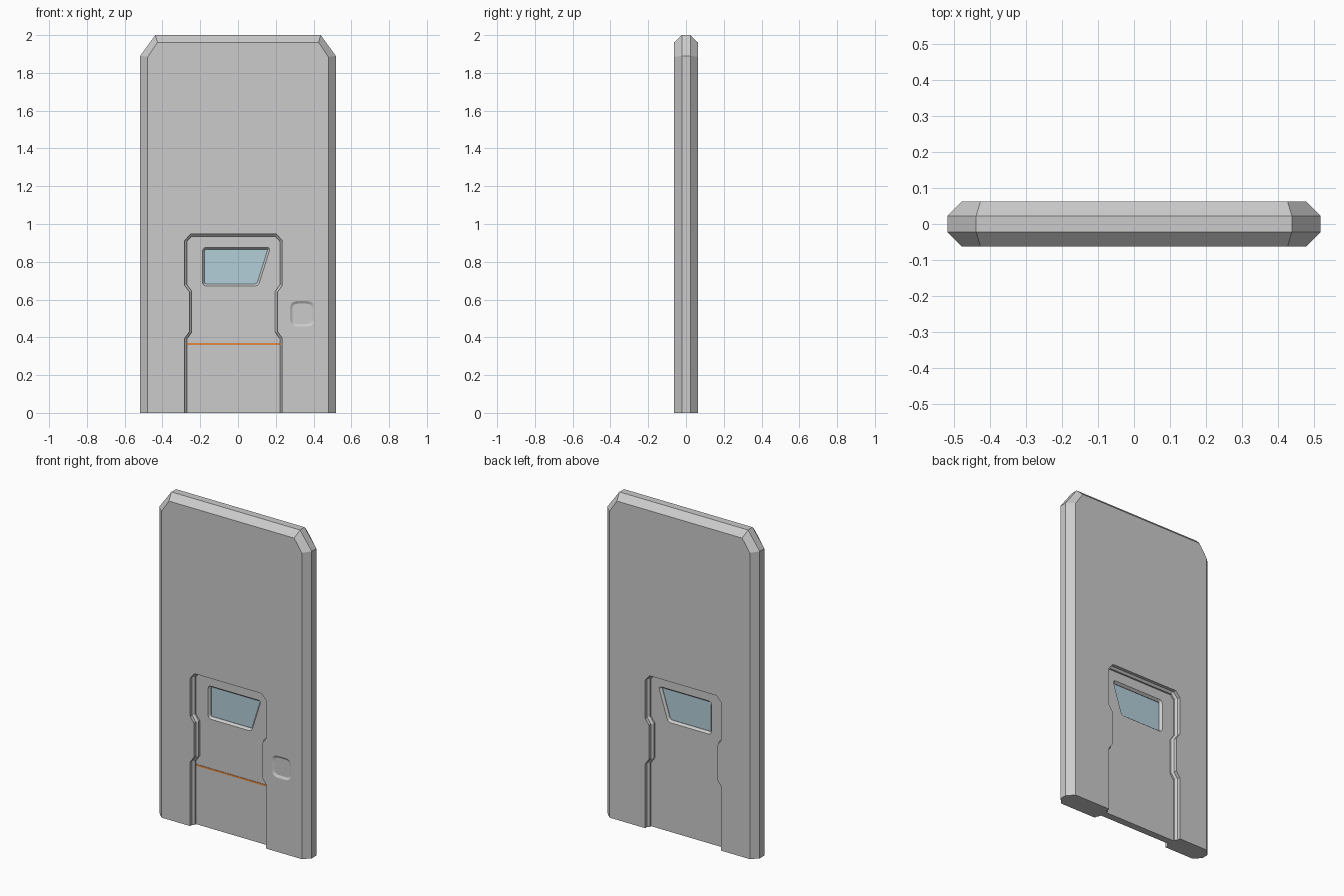
import bpy, bmesh
from mathutils import Vector

if "Cube" in bpy.data.objects:
    bpy.data.objects.remove(bpy.data.objects["Cube"])


def loft(name, loops):
    """Skin a list of (y, [(x, z), ...]) outlines into a closed solid."""
    bm = bmesh.new()
    rings = [[bm.verts.new((x, y, z)) for x, z in pts] for y, pts in loops]
    n = len(rings[0])
    for a, b in zip(rings, rings[1:]):
        for i in range(n):
            j = (i + 1) % n
            bm.faces.new((a[i], a[j], b[j], b[i]))
    bm.faces.new(rings[0])
    bm.faces.new(rings[-1])
    bmesh.ops.recalc_face_normals(bm, faces=bm.faces)
    me = bpy.data.meshes.new(name)
    bm.to_mesh(me)
    bm.free()
    ob = bpy.data.objects.new(name, me)
    bpy.context.collection.objects.link(ob)
    return ob


def inset(pts, d):
    """Offset a clockwise outline inwards."""
    out = []
    for i, p in enumerate(pts):
        a, p, b = Vector(pts[i - 1]), Vector(p), Vector(pts[(i + 1) % len(pts)])
        e, f = (p - a).normalized(), (b - p).normalized()
        n, m = Vector((e.y, -e.x)), Vector((f.y, -f.x))
        out.append(tuple(p + (n + m) * d / (1 + n.dot(m))))
    return out


def rounded(pts, r, steps=3):
    """Replace every corner with a short curve."""
    out = []
    for i, p in enumerate(pts):
        a, p, b = Vector(pts[i - 1]), Vector(p), Vector(pts[(i + 1) % len(pts)])
        s, e = p + (a - p).normalized() * r, p + (b - p).normalized() * r
        for k in range(steps + 1):
            t = k / steps
            out.append(tuple(s * (1 - t) ** 2 + p * 2 * t * (1 - t) + e * t * t))
    return out


def cut(target, cutter):
    cutter.hide_render = True
    mod = target.modifiers.new("cut", 'BOOLEAN')
    mod.object = cutter
    mod.solver = 'EXACT'
    bpy.context.view_layer.objects.active = target
    bpy.ops.object.modifier_apply(modifier=mod.name)
    bpy.data.objects.remove(cutter)


def paint(ob, name, color):
    mat = bpy.data.materials.new(name)
    mat.diffuse_color = color
    mat.use_nodes = True
    mat.node_tree.nodes["Principled BSDF"].inputs["Base Color"].default_value = mat.diffuse_color
    ob.data.materials.append(mat)


def mirrored(half):
    return half + [(-x, z) for x, z in reversed(half)]


# Wall panel with chamfered rim
S, M = 0.0625, 0.0225
outer = mirrored([(-0.518, 0), (-0.518, 1.89), (-0.438, 2.0)])
inner = mirrored([(-0.478, 0), (-0.478, 1.885), (-0.426, 1.962)])
panel = loft("door_panel", [(-S, inner), (-M, outer), (M, outer), (S, inner)])

# Door-shaped recess on both sides
half = [(-0.258, -0.1), (-0.258, 0.395), (-0.233, 0.43), (-0.233, 0.64),
        (-0.258, 0.675), (-0.258, 0.912), (-0.228, 0.946)]
door = [(x - 0.024, z) for x, z in mirrored(half)]
step = inset(door, 0.012)
for s in (-1, 1):
    cut(panel, loft("recess_cutter", [(s * 0.1, door), (s * 0.043, door),
                                      (s * 0.032, step), (s * 0.022, step)]))

# Window opening with sloped reveal
window = rounded([(-0.188, 0.672), (-0.188, 0.876), (0.172, 0.876), (0.108, 0.672)], 0.02)
reveal = inset(window, 0.011)
cut(panel, loft("window_cutter", [(-0.03, window), (-0.022, window), (-0.008, reveal),
                                  (0.008, reveal), (0.022, window), (0.03, window)]))

# Shallow touch-plate dimple beside the door
plate = rounded([(0.275, 0.457), (0.275, 0.592), (0.405, 0.592), (0.405, 0.457)], 0.04, 4)
cut(panel, loft("dimple_cutter", [(-0.08, plate), (-S, plate), (-S + 0.008, inset(plate, 0.014))]))

# Window glass
glass = inset(window, 0.009)
paint(loft("window_glass", [(-0.005, glass), (0.005, glass)]), "glass", (0.45, 0.62, 0.70, 1))

# Orange stripe across the door front
bar = [(-0.276, 0.36), (-0.276, 0.37), (0.228, 0.37), (0.228, 0.36)]
paint(loft("accent_stripe", [(-0.024, bar), (-0.018, bar)]), "orange", (0.8, 0.25, 0.05, 1))
